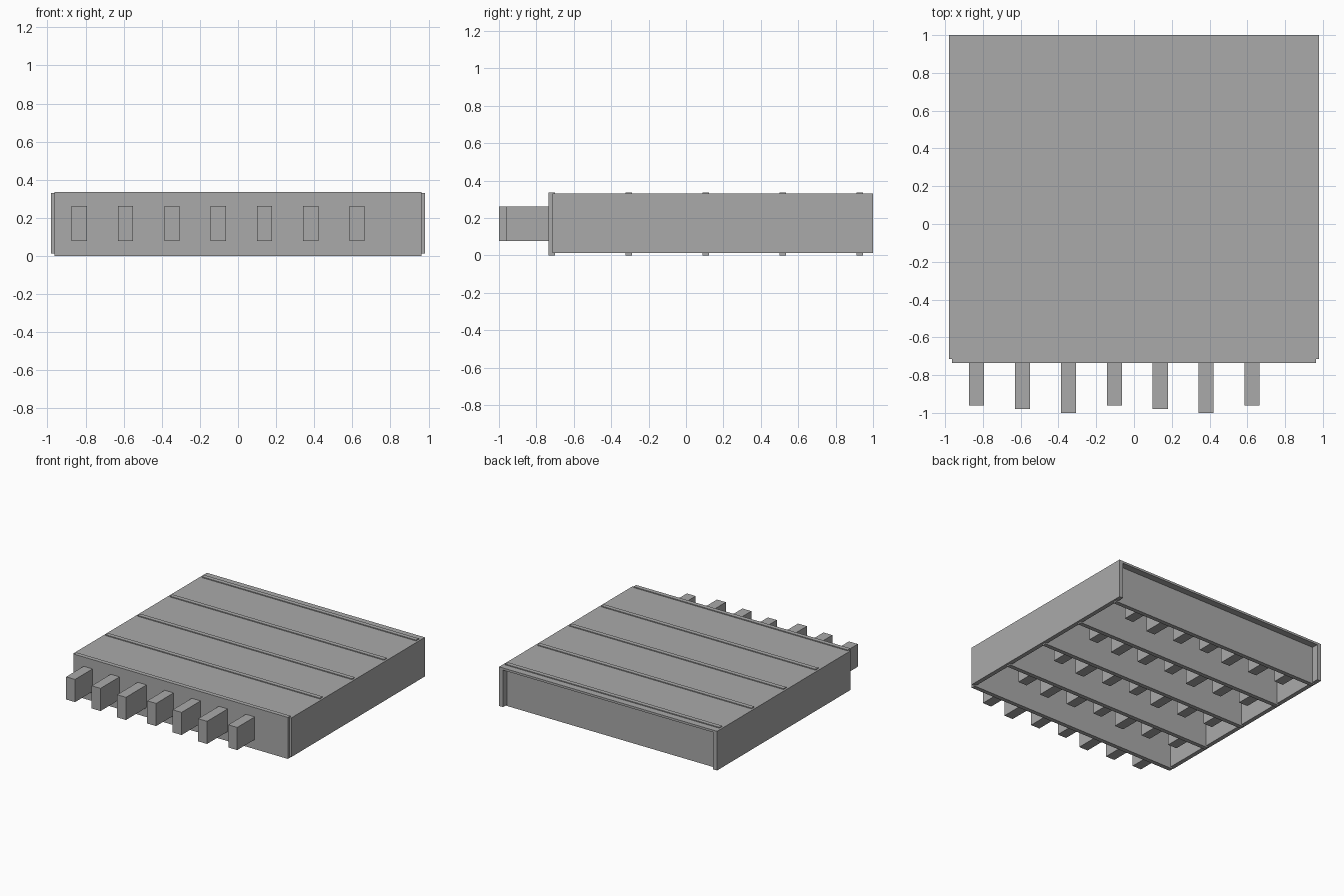
import bpy

cube = bpy.data.objects.get("Cube")
if cube:
    bpy.data.objects.remove(cube, do_unlink=True)

grey = bpy.data.materials.new("plain_grey")
grey.use_nodes = True
colour = (0.4, 0.4, 0.4, 1)
grey.diffuse_color = colour
grey.node_tree.nodes["Principled BSDF"].inputs["Base Color"].default_value = colour


def box(name, x, y, z):
    """Flat-shaded box from its (min, max) extents on each axis."""
    bpy.ops.mesh.primitive_cube_add(
        size=1, location=[(a + b) / 2 for a, b in (x, y, z)])
    obj = bpy.context.object
    obj.name = name
    obj.scale = [b - a for a, b in (x, y, z)]
    bpy.ops.object.transform_apply(location=False, rotation=False, scale=True)
    obj.data.materials.append(grey)
    return obj


# Case: two side boards and a thin backing panel
WALL = 0.035
HALF = 0.98
for side, sign in (("left", 1), ("right", -1)):
    box(side + "_side_board", sorted((sign * HALF, sign * (HALF - WALL))),
        (-0.715, 1), (0.012, 0.33))
box("backing_panel", (WALL - HALF, HALF - WALL), (-0.715, 1), (0.312, 0.33))

# Five shelves, each with a row of seven blocks of stepped length
for row in range(5):
    y = -0.735 + row * 0.4115
    box(f"shelf_{row + 1}", (-0.963, 0.963), (y, y + WALL), (0, 0.337))
    for i in range(7):
        x = -0.833 + i * 0.243
        length = (0.225, 0.245, 0.265)[i % 3]
        box(f"block_{row + 1}_{i + 1}", (x - 0.04, x + 0.04),
            (y - length, y), (0.078, 0.262))
